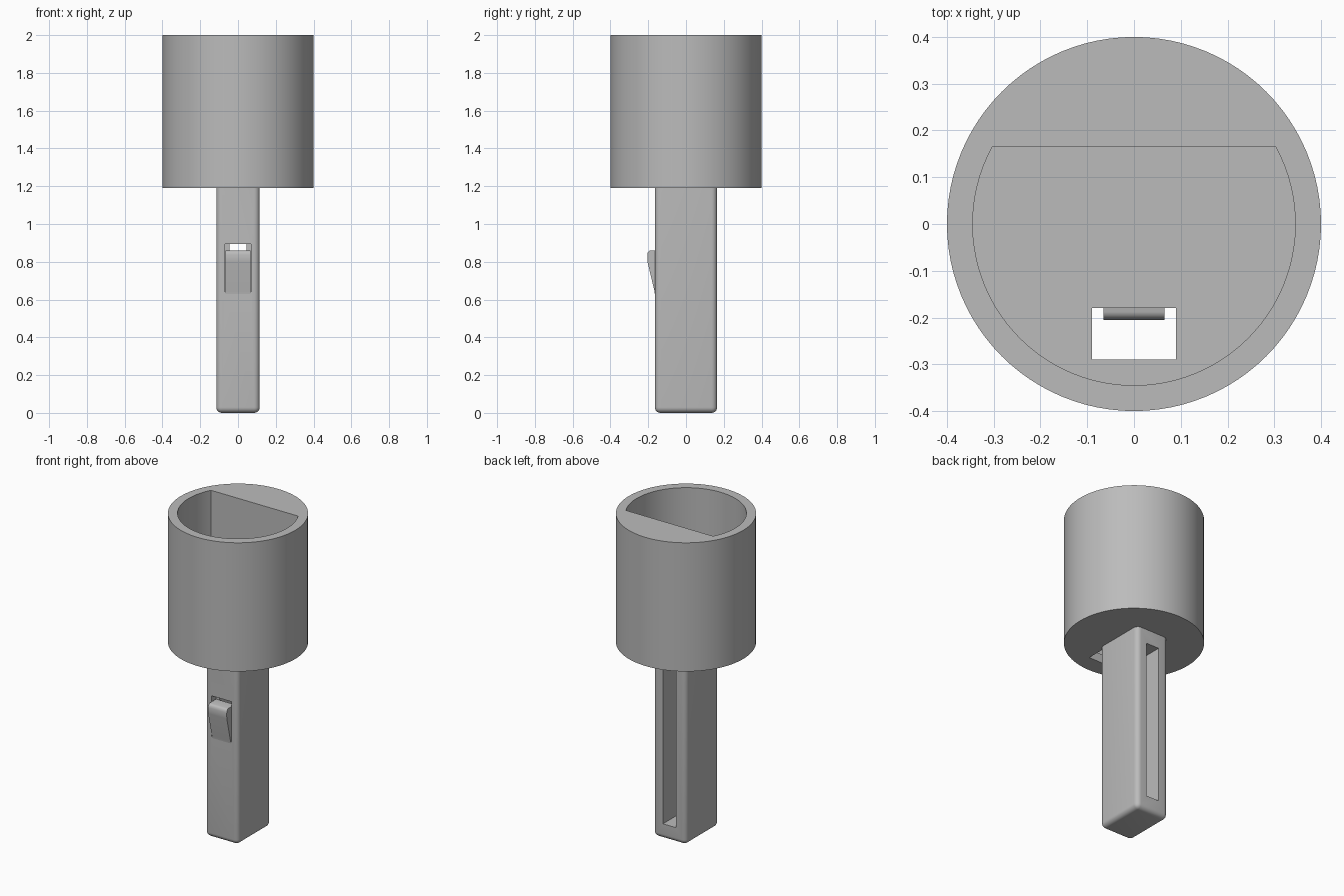
import bpy, bmesh, math

if "Cube" in bpy.data.objects:
    bpy.data.objects.remove(bpy.data.objects["Cube"])

grey = bpy.data.materials.new("plain_grey")
grey.diffuse_color = (0.5, 0.5, 0.5, 1)
grey.use_nodes = True
grey.node_tree.nodes["Principled BSDF"].inputs["Base Color"].default_value = grey.diffuse_color


def prism(name, outline, to_3d, lo, hi):
    """Closed solid: a 2D outline swept from lo to hi along the remaining axis."""
    bm = bmesh.new()
    a = [bm.verts.new(to_3d(p, q, lo)) for p, q in outline]
    b = [bm.verts.new(to_3d(p, q, hi)) for p, q in outline]
    bm.faces.new(a)
    bm.faces.new(b)
    n = len(a)
    for i in range(n):
        j = (i + 1) % n
        bm.faces.new((a[i], a[j], b[j], b[i]))
    bmesh.ops.recalc_face_normals(bm, faces=bm.faces)
    mesh = bpy.data.meshes.new(name)
    bm.to_mesh(mesh)
    bm.free()
    mesh.materials.append(grey)
    ob = bpy.data.objects.new(name, mesh)
    bpy.context.collection.objects.link(ob)
    return ob


def upright(x, y, t):
    return (x, y, t)


def sideways(y, z, t):
    return (t, y, z)


def box(name, x, y0, y1, z0, z1):
    return prism(name, [(-x, y0), (x, y0), (x, y1), (-x, y1)], upright, z0, z1)


def activate(ob):
    bpy.ops.object.select_all(action='DESELECT')
    ob.select_set(True)
    bpy.context.view_layer.objects.active = ob


def cut(ob, cutter):
    activate(ob)
    mod = ob.modifiers.new("cut", 'BOOLEAN')
    mod.operation, mod.solver, mod.object = 'DIFFERENCE', 'EXACT', cutter
    bpy.ops.object.modifier_apply(modifier=mod.name)
    bpy.data.objects.remove(cutter)


def smooth(ob, degrees=30):
    activate(ob)
    bpy.ops.object.shade_smooth_by_angle(angle=math.radians(degrees))


def arc(r, start, end, n):
    return [(r * math.cos(start + (end - start) * i / n),
             r * math.sin(start + (end - start) * i / n)) for i in range(n + 1)]


# Cup: round outside, D-shaped pocket with a flat back, slot through the floor
BOTTOM, FLOOR, TOP = 1.19, 1.245, 2.0
cup = prism("cup", arc(0.4, 0, 2 * math.pi, 96)[:-1], upright, BOTTOM, TOP)
flat = math.asin(0.165 / 0.345)
cut(cup, prism("pocket", arc(0.345, math.pi - flat, 2 * math.pi + flat, 64),
               upright, FLOOR, TOP + 0.1))
cut(cup, box("floor_slot", 0.09, -0.29, -0.18, BOTTOM - 0.1, FLOOR + 0.1))
smooth(cup)

# Stem: rounded bar, square where it meets the cup
stem = box("stem", 0.115, -0.165, 0.165, 0, BOTTOM)
bm = bmesh.new()
bm.from_mesh(stem.data)
edges = [e for e in bm.edges if min(v.co.z for v in e.verts) < 0.01]
bmesh.ops.bevel(bm, geom=edges, offset=0.03, segments=6, profile=0.5, affect='EDGES')
bm.to_mesh(stem.data)
bm.free()

# Long slot from the back, and the wider latch window in the front
cut(stem, box("back_slot", 0.045, -0.125, 0.3, 0.095, 1.1))
cut(stem, box("latch_window", 0.07, -0.3, -0.12, 0.64, 0.895))
smooth(stem)

# Latch: springy tongue with a wedge-shaped catch
profile = [(-0.125, 0.63), (-0.165, 0.63), (-0.167, 0.645), (-0.204, 0.80),
           (-0.205, 0.815), (-0.205, 0.838), (-0.202, 0.85), (-0.196, 0.857),
           (-0.188, 0.86), (-0.125, 0.86)]
latch = prism("latch", profile, sideways, -0.065, 0.065)
smooth(latch, 35)
